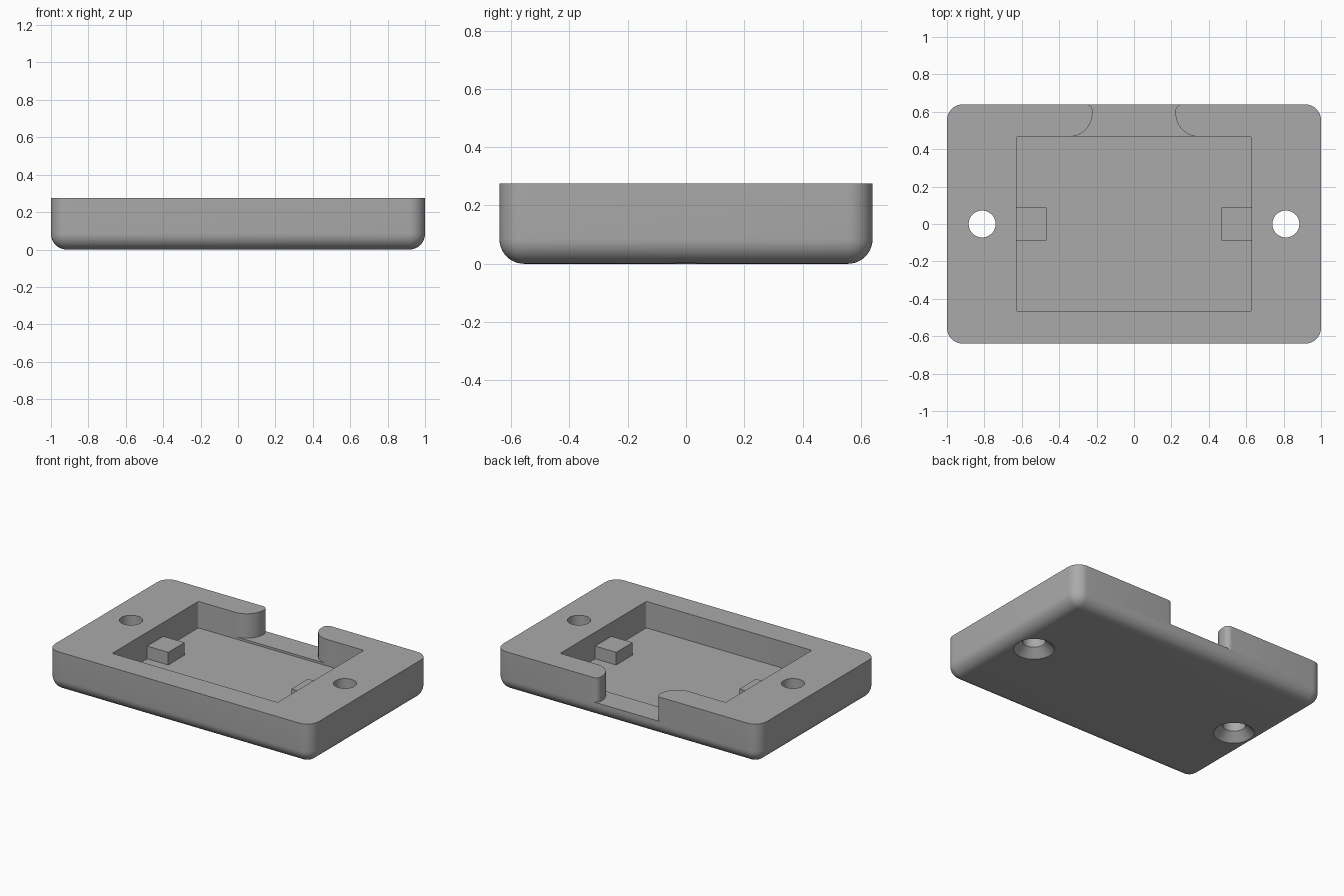
import bpy, bmesh, math

if "Cube" in bpy.data.objects:
    bpy.data.objects.remove(bpy.data.objects["Cube"])

HX, HY, H, R = 1.0, 0.64, 0.275, 0.085   # half sizes, height, outer fillet
FLOOR, NOTCH_FLOOR = 0.093, 0.108

grey = bpy.data.materials.new("grey plastic")
grey.diffuse_color = (0.4, 0.4, 0.4, 1)
grey.use_nodes = True
grey.node_tree.nodes["Principled BSDF"].inputs["Base Color"].default_value = grey.diffuse_color


def add_object(name, bm):
    bmesh.ops.recalc_face_normals(bm, faces=bm.faces)
    mesh = bpy.data.meshes.new(name)
    bm.to_mesh(mesh)
    bm.free()
    mesh.materials.append(grey)
    obj = bpy.data.objects.new(name, mesh)
    bpy.context.collection.objects.link(obj)
    return obj


def prism(name, points, z0, z1):
    bm = bmesh.new()
    face = bm.faces.new([bm.verts.new((x, y, z0)) for x, y in points])
    top = bmesh.ops.extrude_face_region(bm, geom=[face])["geom"]
    for v in top:
        if isinstance(v, bmesh.types.BMVert):
            v.co.z = z1
    return add_object(name, bm)


def arc(cx, cy, r, a0, a1, n):
    return [(cx + r * math.cos(math.radians(a0 + (a1 - a0) * i / n)),
             cy + r * math.sin(math.radians(a0 + (a1 - a0) * i / n))) for i in range(n + 1)]


def lathe(name, profile, x, n=48):
    bm = bmesh.new()
    rings = [[bm.verts.new((x + r * math.cos(2 * math.pi * i / n),
                            r * math.sin(2 * math.pi * i / n), z)) for i in range(n)]
             for r, z in profile]
    for a, b in zip(rings, rings[1:]):
        for i in range(n):
            bm.faces.new((a[i], a[(i + 1) % n], b[(i + 1) % n], b[i]))
    bm.faces.new(rings[0])
    bm.faces.new(rings[-1])
    return add_object(name, bm)


# Tray body: box with rounded bottom and upright edges, sharp top rim
bm = bmesh.new()
bmesh.ops.create_cube(bm, size=1)
for v in bm.verts:
    v.co = (v.co.x * 2 * HX, v.co.y * 2 * HY, (v.co.z + 0.5) * H)
soft = [e for e in bm.edges if min(v.co.z for v in e.verts) < 0.01]
bmesh.ops.bevel(bm, geom=soft, offset=R, offset_type='OFFSET', segments=10,
                profile=0.5, affect='EDGES')
body = add_object("tray_body", bm)

# Pocket with tiny corner radii
px, py, pr = 0.628, 0.467, 0.01
outline = []
for sx, sy, a in ((1, 1, 0), (-1, 1, 90), (-1, -1, 180), (1, -1, 270)):
    outline += arc(sx * (px - pr), sy * (py - pr), pr, a, a + 90, 4)
cutters = [prism("pocket_cutter", outline, FLOOR, 0.4)]

# Cable notch in the back wall, with rounded cheeks
right = [(0.347, 0.42)] + arc(0.347, 0.592, 0.125, 270, 180, 14) \
    + arc(0.257, 0.605, 0.035, 180, 90, 8) + [(0.257, 0.75)]
left = [(-x, y) for x, y in reversed(right)]
cutters.append(prism("notch_cutter", right + left, NOTCH_FLOOR, 0.4))

# Countersunk screw holes
for side, x in (("left", -0.812), ("right", 0.812)):
    cutters.append(lathe(side + "_hole_cutter",
                         [(0.147, -0.02), (0.072, 0.055), (0.072, 0.4)], x))

# Support blocks against the end walls
blocks = []
for side, s in (("left", -1), ("right", 1)):
    pts = [(s * x, y) for x, y in ((0.468, -0.088), (0.66, -0.088), (0.66, 0.088), (0.468, 0.088))]
    blocks.append(prism(side + "_support_block", pts, FLOOR - 0.02, 0.18))

# Cut, then join the blocks
for tool, op in [(c, 'DIFFERENCE') for c in cutters] + [(b, 'UNION') for b in blocks]:
    mod = body.modifiers.new(tool.name, 'BOOLEAN')
    mod.object, mod.operation, mod.solver = tool, op, 'EXACT'
bpy.context.view_layer.update()
final = bpy.data.meshes.new_from_object(body.evaluated_get(bpy.context.evaluated_depsgraph_get()))
body.modifiers.clear()
body.data = final
for tool in cutters + blocks:
    bpy.data.objects.remove(tool)

# Smooth fillets, sharp edges
bpy.context.view_layer.objects.active = body
body.select_set(True)
bpy.ops.object.shade_smooth_by_angle(angle=math.radians(30))
